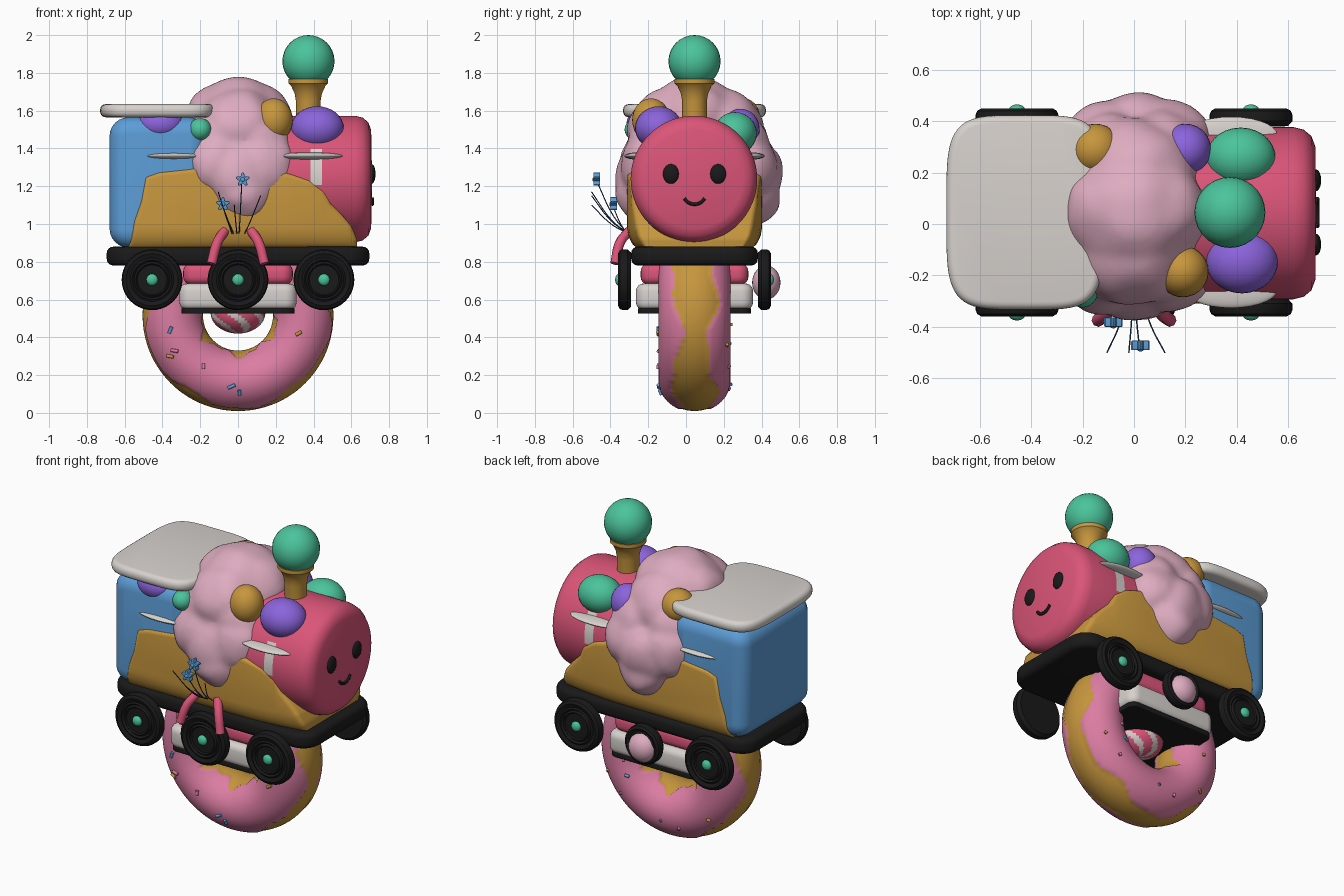
import bpy, bmesh, math, random
from math import pi, sin, cos
from mathutils import Matrix, Vector, noise

random.seed(4)
cube = bpy.data.objects.get("Cube")
if cube:
    bpy.data.objects.remove(cube)

MID = 0.045  # centre line of the model in y


def colour(name, *rgb):
    m = bpy.data.materials.new(name)
    m.use_nodes = True
    m.diffuse_color = (*rgb, 1)
    m.node_tree.nodes["Principled BSDF"].inputs["Base Color"].default_value = (*rgb, 1)
    return m


red = colour("candy red", 0.71, 0.09, 0.19)
gold = colour("biscuit gold", 0.57, 0.305, 0.047)
blue = colour("sky blue", 0.107, 0.337, 0.68)
black = colour("liquorice black", 0.01, 0.01, 0.01)
white = colour("cream white", 0.68, 0.64, 0.61)
green = colour("mint green", 0.07, 0.55, 0.33)
purple = colour("grape purple", 0.26, 0.127, 0.716)
icing = colour("icing pink", 0.716, 0.205, 0.366)
cotton = colour("cotton pink", 0.73, 0.413, 0.527)
navy = colour("navy", 0.02, 0.06, 0.14)


def finish(name, bm, *mats, angle=35):
    bmesh.ops.recalc_face_normals(bm, faces=bm.faces)
    mesh = bpy.data.meshes.new(name)
    bm.to_mesh(mesh)
    bm.free()
    ob = bpy.data.objects.new(name, mesh)
    bpy.context.collection.objects.link(ob)
    for m in mats:
        mesh.materials.append(m)
    bpy.ops.object.select_all(action='DESELECT')
    ob.select_set(True)
    bpy.context.view_layer.objects.active = ob
    bpy.ops.object.shade_smooth_by_angle(angle=math.radians(angle))
    return ob


def ball(name, centre, radii, *mats, rule=None):
    bm = bmesh.new()
    bmesh.ops.create_uvsphere(bm, u_segments=48 if rule else 28, v_segments=24 if rule else 16, radius=1)
    if rule:
        for f in bm.faces:
            f.material_index = rule(f.calc_center_median())
    bmesh.ops.transform(bm, matrix=Matrix.Translation(centre) @ Matrix.Diagonal((*radii, 1)), verts=bm.verts)
    return finish(name, bm, *mats)


def prism(name, outline, depth, edge, centre, mat, upright=False, taper=None):
    """Extruded outline with rounded rims; upright outlines lie in the xz plane."""
    bm = bmesh.new()
    base = bm.faces.new([bm.verts.new((x, y, -depth / 2)) for x, y in outline])
    top = bmesh.ops.extrude_face_region(bm, geom=[base])["geom"]
    bmesh.ops.translate(bm, vec=(0, 0, depth), verts=[v for v in top if isinstance(v, bmesh.types.BMVert)])
    rims = [e for e in bm.edges if abs(e.verts[0].co.z - e.verts[1].co.z) < 1e-5]
    bmesh.ops.bevel(bm, geom=rims, offset=edge, segments=4, profile=0.5, affect='EDGES', clamp_overlap=True)
    if taper:  # slice the sides, then narrow them
        cuts = [((x, 0, 0), (1, 0, 0)) for x in (0.1, 0.25, 0.35, 0.45, 0.52, 0.58)]
        cuts += [((0, y, 0), (0, 1, 0)) for y in (0.89, 0.91, 0.94, 0.98)]
        for co, no in cuts:
            bmesh.ops.bisect_plane(bm, geom=bm.verts[:] + bm.edges[:] + bm.faces[:], plane_co=co, plane_no=no)
        for v in bm.verts:
            v.co.z *= taper(v.co.x, v.co.y)
    turn = Matrix.Rotation(pi / 2 if upright else 0, 4, 'X')
    bmesh.ops.transform(bm, matrix=Matrix.Translation(centre) @ turn, verts=bm.verts)
    return finish(name, bm, mat)


def rounded(hx, hy, r, steps=6):
    pts = []
    for q, (sx, sy) in enumerate([(1, 1), (-1, 1), (-1, -1), (1, -1)]):
        for k in range(steps + 1):
            a = (q + k / steps) * pi / 2
            pts.append((sx * (hx - r) + r * cos(a), sy * (hy - r) + r * sin(a)))
    return pts


def pillow(hx, hy, power, steps=64):
    pts = [(cos(2 * pi * k / steps), sin(2 * pi * k / steps)) for k in range(steps)]
    return [(math.copysign(hx * abs(c) ** (2 / power), c), math.copysign(hy * abs(s) ** (2 / power), s))
            for c, s in pts]


def lathe(name, profile, matrix, *mats, steps=40, rule=None):
    """Spin (radius, height) points around local z."""
    bm = bmesh.new()
    verts = [bm.verts.new((r, 0, h)) for r, h in profile]
    edges = [bm.edges.new(p) for p in zip(verts, verts[1:])]
    bmesh.ops.spin(bm, geom=verts + edges, cent=(0, 0, 0), axis=(0, 0, 1), angle=2 * pi, steps=steps)
    bmesh.ops.remove_doubles(bm, verts=bm.verts, dist=1e-4)
    bmesh.ops.transform(bm, matrix=matrix, verts=bm.verts)
    if rule:
        for f in bm.faces:
            f.material_index = rule(f.calc_center_median())
    return finish(name, bm, *mats)


def tube(name, points, radius, mat):
    curve = bpy.data.curves.new(name, 'CURVE')
    curve.dimensions = '3D'
    curve.bevel_depth, curve.bevel_resolution, curve.resolution_u = radius, 2, 6
    curve.use_fill_caps = True
    s = curve.splines.new('BEZIER')
    s.bezier_points.add(len(points) - 1)
    for bp, p in zip(s.bezier_points, points):
        bp.co = p
        bp.handle_left_type = bp.handle_right_type = 'AUTO'
    curve.materials.append(mat)
    bpy.context.collection.objects.link(bpy.data.objects.new(name, curve))


# Ring doughnut with wavy icing on both faces
NT, NP = 240, 72


def iced(t, p):
    a = abs(p)
    low = 0.53 + 0.18 * sin(5 * t + p) + 0.08 * sin(11 * t)
    return low < a < pi - 0.5 + 0.2 * sin(6 * t + 1) + 0.1 * sin(13 * t)


def ring_point(t, p, grow=1.0):
    r = 0.345 + 0.16 * grow * cos(p)
    return Vector((r * cos(t), MID + 0.183 * grow * sin(p), 0.515 + r * sin(t)))


bm = bmesh.new()
grid = []
for i in range(NT):
    t = 2 * pi * i / NT
    angles = [2 * pi * j / NP - pi for j in range(NP)]
    grid.append([bm.verts.new(ring_point(t, p, 1.04 if iced(t, p) else 1)) for p in angles])
for i in range(NT):
    for j in range(NP):
        k, m = (i + 1) % NT, (j + 1) % NP
        f = bm.faces.new((grid[i][j], grid[k][j], grid[k][m], grid[i][m]))
        f.material_index = int(iced(2 * pi * (i + 0.5) / NT, 2 * pi * (j + 0.5) / NP - pi))
finish("doughnut", bm, gold, icing, angle=60)

# Sprinkles
for n in range(15):
    t, p = random.uniform(-pi, 0), (-1) ** n * random.uniform(1.0, 2.1)
    dt, dp = random.uniform(-0.05, 0.05), random.uniform(-0.1, 0.1)
    tube("sprinkle", [ring_point(t - dt, p - dp, 1.06), ring_point(t + dt, p + dp, 1.06)], 0.009,
         (gold, blue, icing)[n % 3])

# Undercarriage slabs and striped sweet
prism("lower_plate", rounded(0.3, 0.3, 0.05), 0.03, 0.006, (0, MID, 0.54), black)
prism("cream_slab", rounded(0.31, 0.31, 0.06), 0.14, 0.04, (0, MID, 0.615), white)
prism("red_slab", rounded(0.29, 0.285, 0.06), 0.11, 0.04, (0, MID, 0.735), red)
ball("striped_sweet", (0, MID, 0.53), (0.145, 0.13, 0.11), red, white,
     rule=lambda c: int(sin(6 * math.atan2(c.y, c.x) + 6 * c.z) > 0.3))
prism("chassis", rounded(0.695, 0.335, 0.12), 0.1, 0.035, (0, MID, 0.83), black)

# Wheels with ridged faces
TYRE = [(0, 0.024), (0.078, 0.024), (0.085, 0.032), (0.095, 0.022), (0.105, 0.033), (0.115, 0.026),
        (0.138, 0.035), (0.155, 0.025), (0.161, 0.01), (0.161, -0.015), (0.145, -0.033), (0, -0.033)]
for side in (-1, 1):
    for x in (-0.455, 0, 0.455):
        puffed = side > 0 and x == 0
        size = 0.76 if puffed else 1
        place = Matrix.Translation((x, MID + side * 0.37, 0.705)) @ Matrix.Rotation(-side * pi / 2, 4, 'X')
        lathe("wheel", [(r * size, h) for r, h in TYRE], place, black)
        if puffed:
            ball("puff_hub", (x, 0.425, 0.69), (0.09, 0.075, 0.09), cotton)
        else:
            ball("wheel_hub", (x, MID + side * 0.4, 0.705), (0.031, 0.02, 0.031), green)

# Cab, roof and biscuit body narrowing towards the front and floor
prism("cab", rounded(0.26, 0.345, 0.1), 0.69, 0.085, (-0.42, MID, 1.22), blue, True)
prism("roof", pillow(0.307, 0.378, 4.5), 0.07, 0.03, (-0.423, MID, 1.6), white)
BODY = [(-0.58, 0.87), (0.63, 0.87), (0.63, 0.92), (0.6, 0.99), (0.55, 1.05), (0.49, 1.11), (0.46, 1.18), (0.38, 1.235),
        (0.26, 1.27), (0.1, 1.29), (-0.2, 1.3), (-0.28, 1.29), (-0.42, 1.275), (-0.49, 1.25), (-0.515, 1.12), (-0.55, 1.02)]
prism("biscuit_body", BODY, 0.715, 0.025, (0, MID, 0), gold, True,
      taper=lambda x, z: (1 - 0.7 * max(0, x - 0.15) ** 2) * (1 - 11 * max(0, 0.98 - z) ** 2))

# Boiler with cream strap patches
BOILER = [(0, 0), (0.335, 0), (0.335, 0.385), (0.335, 0.445), (0.335, 0.62), (0.325, 0.66),
          (0.3, 0.69), (0.26, 0.705), (0, 0.71)]
along_x = Matrix.Translation((0, MID - 0.003, 1.238)) @ Matrix.Rotation(pi / 2, 4, 'Y')
lathe("boiler", BOILER, along_x, red, white, steps=64,
      rule=lambda c: int(0.386 < c.x < 0.444 and 1.2 < c.z < 1.4))

# Face
for y in (-0.08, 0.17):
    ball("eye", (0.708, y, 1.265), (0.02, 0.042, 0.052), black)
tube("smile", [(0.712, -0.01, 1.135), (0.712, 0.015, 1.112), (0.712, 0.045, 1.105),
               (0.712, 0.075, 1.112), (0.712, 0.1, 1.135)], 0.009, black)

# Chimney and its ball
STACK = [(0.065, 1.45), (0.065, 1.65), (0.072, 1.69), (0.09, 1.73), (0.105, 1.745), (0.105, 1.768), (0, 1.768)]
lathe("chimney", STACK, Matrix.Translation((0.372, MID, 0)), gold)
ball("chimney_ball", (0.373, MID, 1.862), (0.138, 0.138, 0.138), green)

# Side fins
for side in (-1, 1):
    for x in (-0.34, 0.378):
        ball("side_fin", (x, MID + side * 0.3, 1.36), (0.18, 0.072, 0.019), white)

# Cotton cloud draped over the body
PUFFS = [(0, MID, 1.505, 0.27), (-0.08, MID, 1.55, 0.2), (0.08, MID, 1.55, 0.2),
         (0, -0.07, 1.485, 0.235), (0, 0.17, 1.485, 0.235)]
for side in (-1, 1):  # front and back drapes
    out = MID + side * 0.215 + 0.02 * (1 + side)
    PUFFS += [(0.01, out, 1.26, 0.21), (0.03, out + side * 0.035, 1.165, 0.17), (0.13, out, 1.31, 0.18),
              (-0.11, out, 1.31, 0.18), (0.11, out - side * 0.04, 1.41, 0.18), (-0.1, out - side * 0.04, 1.42, 0.17)]
bm = bmesh.new()
for x, y, z, r in PUFFS:
    bmesh.ops.create_icosphere(bm, subdivisions=4, radius=r * 1.02, matrix=Matrix.Translation((x, y, z)))
for v in bm.verts:
    v.co += noise.noise_vector(v.co * 6) * 0.022
cloud = finish("cotton_cloud", bm, cotton)
remesh = cloud.modifiers.new("merge", 'REMESH')
remesh.mode, remesh.voxel_size, remesh.use_smooth_shade = 'VOXEL', 0.02, True
smooth = cloud.modifiers.new("soften", 'SMOOTH')
smooth.factor, smooth.iterations = 0.5, 5

# Round sweets tucked around the cloud
SWEETS = [(0.42, -0.145, 1.508, 0.14, 0.125, 0.115, purple), (0.415, 0.26, 1.48, 0.135, 0.115, 0.112, green),
          (0.19, -0.185, 1.55, 0.1, 0.1, 0.115, gold), (-0.15, 0.29, 1.57, 0.1, 0.1, 0.1, gold),
          (0.2, 0.29, 1.5, 0.1, 0.1, 0.11, purple), (-0.2, -0.26, 1.5, 0.06, 0.065, 0.06, green),
          (-0.41, -0.225, 1.53, 0.12, 0.09, 0.085, purple)]
for x, y, z, rx, ry, rz, m in SWEETS:
    ball("round_sweet", (x, y, z), (rx, ry, rz), m)

# Red handles, stems and flowers at the front
for s in (-1, 1):
    tube("handle", [(s * 0.07, -0.3, 0.965), (s * 0.11, -0.35, 0.9), (s * 0.14, -0.375, 0.79)], 0.026, red)
for x, y, z in [(0.02, -0.47, 1.22), (-0.08, -0.385, 1.09), (0.12, -0.5, 1.15), (-0.105, -0.5, 1.17), (-0.02, -0.5, 1.1)]:
    tube("stem", [(x * 0.3, -0.31, 0.95), (x * 0.55, -0.31 + (y + 0.31) * 0.45, 0.95 + (z - 0.95) * 0.33), (x, y, z)], 0.0028, navy)
petals = [(r * sin(a), r * cos(a)) for a in (2 * pi * k / 40 for k in range(40)) for r in [0.029 + 0.009 * cos(5 * a)]]
for x, y, z in ((0.025, -0.472, 1.235), (-0.08, -0.382, 1.105)):
    prism("flower", petals, 0.036, 0.004, (x, y, z), blue, True)
    ball("flower_centre", (x, y - 0.016, z), (0.012, 0.008, 0.012), blue)
